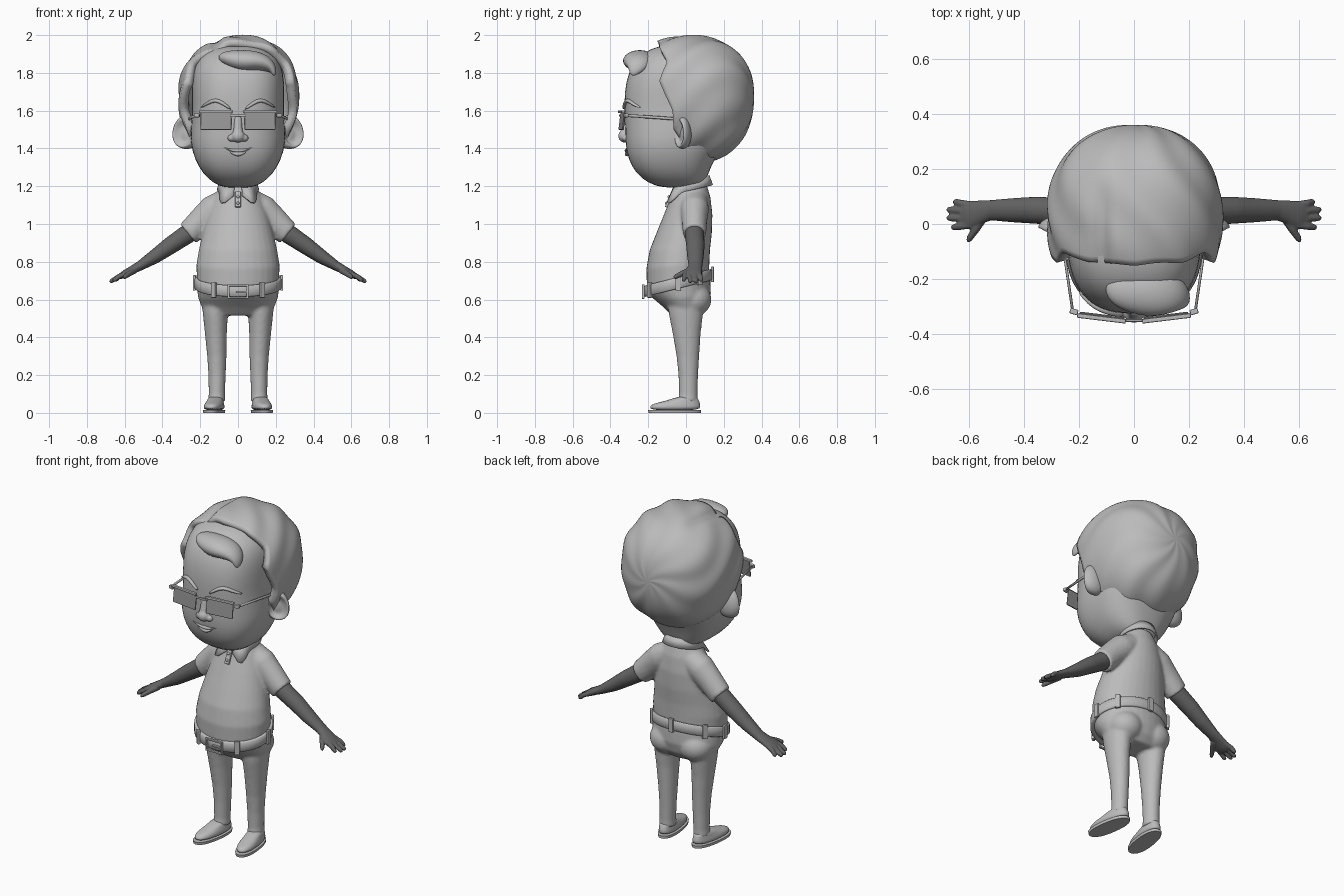
import bpy, bmesh
from math import sin, cos, pi, radians, exp, copysign
from mathutils import Vector, Matrix

cube = bpy.data.objects.get("Cube")
if cube:
    bpy.data.objects.remove(cube)


def material(name, v):
    m = bpy.data.materials.new(name)
    m.use_nodes = True
    m.diffuse_color = (v, v, v, 1)
    m.node_tree.nodes["Principled BSDF"].inputs["Base Color"].default_value = (v, v, v, 1)
    return m


LIGHT = material("light grey", 0.5)
LENS = material("lens grey", 0.3)
DARK = material("dark grey", 0.13)


# ---------- helpers ----------
def add(name, bm, mat, sub=0, smooth=True):
    bmesh.ops.recalc_face_normals(bm, faces=bm.faces)
    mesh = bpy.data.meshes.new(name)
    for f in bm.faces:
        f.smooth = smooth
    bm.to_mesh(mesh)
    bm.free()
    mesh.materials.append(mat)
    ob = bpy.data.objects.new(name, mesh)
    bpy.context.collection.objects.link(ob)
    if sub:
        ob.modifiers.new("subdivide", "SUBSURF").levels = sub
        ob.modifiers["subdivide"].render_levels = sub
    return ob


def skin(bm, rings, loop=True, caps=True):
    """Join successive rings of points with quads."""
    rows = [[bm.verts.new(p) for p in r] for r in rings]
    n = len(rows[0])
    for a, b in zip(rows, rows[1:]):
        for i in range(n if loop else n - 1):
            j = (i + 1) % n
            bm.faces.new((a[i], a[j], b[j], b[i]))
    if caps:
        bm.faces.new(rows[0])
        bm.faces.new(rows[-1])
    return bm


def power(v, e):
    return copysign(abs(v) ** e, v)


def outline(z, hw, yf, yb, slope=0, cx=0, p=2, n=32):
    """Horizontal superellipse, tilted up towards the back by slope."""
    cy, b = (yf + yb) / 2, (yb - yf) / 2
    pts = []
    for i in range(n):
        t = 2 * pi * i / n
        y = b * power(sin(t), 2 / p)
        pts.append(Vector((cx + hw * power(cos(t), 2 / p), cy + y, z + slope * y)))
    return pts


def loft(bm, rows, **kw):
    return skin(bm, [outline(*r, **kw) for r in rows])


def sweep(bm, path, side=1, axis=(0, 1, 0), n=14):
    """Elliptical tube; path rows are x, y, z, radius along axis, radius across."""
    pts = [Vector((r[0] * side, r[1], r[2])) for r in path]
    rings = []
    for i, r in enumerate(path):
        tan = pts[min(i + 1, len(pts) - 1)] - pts[max(i - 1, 0)]
        b = tan.cross(Vector(axis)).normalized()
        a = b.cross(tan).normalized()
        rings.append([pts[i] + a * r[3] * cos(2 * pi * k / n) + b * r[4] * sin(2 * pi * k / n)
                      for k in range(n)])
    return skin(bm, rings)


def ball(bm, centre, radii):
    m = Matrix.Translation(centre) @ Matrix.Diagonal((*radii, 1))
    return bmesh.ops.create_uvsphere(bm, u_segments=24, v_segments=16, radius=1, matrix=m)["verts"]


def box(name, centre, size, mat, rot=0, tilt=0, bevel=0.004):
    bm = bmesh.new()
    m = Matrix.Translation(centre) @ Matrix.Rotation(rot, 4, "Z") @ Matrix.Rotation(tilt, 4, "X")
    bmesh.ops.create_cube(bm, size=1, matrix=m @ Matrix.Diagonal((*size, 1)))
    ob = add(name, bm, mat, smooth=False)
    mod = ob.modifiers.new("bevel", "BEVEL")
    mod.width, mod.segments = bevel, 2
    return ob


def fuse(ob, voxel, repeat):
    """Blend overlapping closed shells into one surface."""
    r = ob.modifiers.new("fuse", "REMESH")
    r.mode, r.voxel_size, r.use_smooth_shade = "VOXEL", voxel, True
    s = ob.modifiers.new("relax", "SMOOTH")
    s.factor, s.iterations = 0.5, repeat


def interp(table, x):
    for a, b in zip(table, table[1:]):
        if x <= b[0]:
            t = max(0, (x - a[0]) / (b[0] - a[0]))
            return [u + (v - u) * t for u, v in zip(a, b)]
    return list(table[-1])


# ---------- head and face ----------
HEAD = [(1.19, .07, -.12, .08), (1.215, .13, -.2, .1), (1.27, .19, -.268, .12), (1.34, .228, -.305, .15),
        (1.42, .252, -.322, .2), (1.5, .252, -.322, .25), (1.6, .242, -.327, .27), (1.7, .247, -.327, .28),
        (1.8, .242, -.308, .27), (1.88, .215, -.26, .24), (1.93, .15, -.19, .17), (1.95, .07, -.1, .1)]
HEAD_P = 2.6


def face_y(x, z):
    _, hw, yf, yb = interp(HEAD, z)
    return (yf + yb) / 2 - (yb - yf) / 2 * max(0, 1 - abs(x / hw) ** HEAD_P) ** (1 / HEAD_P)


add("head", loft(bmesh.new(), HEAD, p=HEAD_P), LIGHT, 1)

bm = bmesh.new()
ball(bm, (0, -.325, 1.465), (.035, .034, .034))
sweep(bm, [(0, -.315, 1.57, .015, .02), (0, -.32, 1.52, .02, .022), (0, -.325, 1.46, .028, .03)])
for s in (1, -1):
    ball(bm, (.033 * s, -.315, 1.455), (.023, .025, .02))
fuse(add("nose", bm, LIGHT), .006, 4)

bm = bmesh.new()
for dz, r, w in ((.008, .009, .08), (-.01, .012, .05)):
    path = []
    for i in range(-4, 5):
        x = w * i / 4
        z = 1.38 + dz + .018 * (i / 4) ** 2
        path.append((x, face_y(x, z), z, r * (1.2 - abs(i) / 4), r * (1.15 - abs(i) / 4)))
    sweep(bm, path, n=10)
add("lips", bm, LIGHT, 1)

for s in (1, -1):
    label = "left" if s > 0 else "right"
    # eyebrow
    path = [(x, face_y(x, z) - .002, z, .013, r) for x, z, r in
            ((.035, 1.605, .006), (.08, 1.64, .011), (.12, 1.66, .012), (.16, 1.64, .01), (.2, 1.615, .004))]
    add(label + "_eyebrow", sweep(bmesh.new(), path, s, n=8), LIGHT, 1)
    # ear with hollow
    bm = bmesh.new()
    facing = Vector((.6 * s, -.8, 0))
    for v in ball(bm, (0, 0, 0), (1, 1, 1)):
        d = v.co.dot(facing)
        depth = .75 * max(0, min(1, (d - .62) / .25))
        v.co -= facing * depth
        v.co = Vector((v.co.x * .078, v.co.y * .048, v.co.z * (.09 + .012 * v.co.z)))
        v.co += Vector((.272 * s, -.018, 1.475))
    add(label + "_ear", bm, LIGHT, 1)
    # glasses
    box(label + "_lens", (.116 * s, -.338, 1.545), (.165, .01, .095), LENS, .12 * s, -.12, .008)
    box(label + "_rim", (.118 * s, -.343, 1.594), (.178, .016, .014), LIGHT, .12 * s)
    box(label + "_hinge", (.218 * s, -.318, 1.575), (.03, .02, .02), LIGHT, .3 * s)
    add(label + "_temple", sweep(bmesh.new(), [
        (.222, -.32, 1.575, .008, .005), (.25, -.13, 1.562, .008, .005), (.265, .0, 1.552, .008, .005),
        (.265, .03, 1.54, .008, .006), (.262, .06, 1.5, .01, .006)], s, (0, 0, 1), 8), LIGHT)
box("glasses_bridge", (0, -.35, 1.575), (.08, .01, .012), LIGHT)

# ---------- hair ----------
HAIRLINE = [(0, 119), (35, 116), (55, 110), (75, 117), (90, 112), (103, 105), (120, 104), (132, 96), (145, 84), (180, 73)]
rings = []
for k in range(33):
    ring = []
    for i in range(96):
        u = 2 * pi * i / 96
        edge = interp(HAIRLINE, min(i, 96 - i) * 3.75)[1]
        v = radians(1 + (edge - 1) * k / 32)
        d = Vector((sin(v) * sin(u), cos(v), sin(v) * cos(u)))
        d /= sum(abs(c) ** 2.25 for c in d) ** (1 / 2.25)
        wave = .014 * sin(v) * sin(9 * u + 5 * sin(2 * v)) * (1 + .4 * sin(3 * u))
        q = Vector((d.x * .318, d.y * .34, d.z * (.318 if d.z > 0 else .36))) * (1 + wave)
        # side parting and lower lobe on the right
        front = max(0, min(1, (.15 - q.y) / .2)) * max(0, d.z)
        lobe = 1 / (1 + exp((q.x + .12) / .015))
        q.z -= front * (.028 * exp(-((q.x + .12) / .025) ** 2) + .018 * lobe)
        ring.append(q + Vector((.004, .02, 1.68)))
    rings.append(ring)
bm = skin(bmesh.new(), rings, caps=False)
bm.faces.new([v for v in bm.verts][:96])
hair = add("hair", bm, LIGHT)
mod = hair.modifiers.new("thickness", "SOLIDIFY")
mod.thickness, mod.offset = .045, -1
add("forelock", sweep(bmesh.new(), [
    (-.1, -.22, 1.885, .02, .012), (-.07, -.235, 1.88, .065, .04), (.02, -.245, 1.862, .09, .062),
    (.09, -.25, 1.865, .088, .054), (.15, -.255, 1.85, .07, .045), (.188, -.27, 1.82, .04, .022),
    (.192, -.285, 1.785, .012, .008)]), LIGHT, 2)

# ---------- shirt ----------
bm = loft(bmesh.new(), [
    (1.22, .075, -.045, .105), (1.19, .1, -.06, .115), (1.14, .13, -.08, .13), (1.05, .163, -.117, .14),
    (.95, .188, -.158, .137), (.86, .208, -.193, .127), (.78, .221, -.21, .124, .1), (.7, .217, -.207, .122, .25)])
for s in (1, -1):
    sweep(bm, [(.06, .04, 1.12, .075, .07), (.13, .045, 1.075, .076, .08), (.19, .045, 1.02, .067, .073),
               (.258, .045, .953, .062, .066), (.264, .045, .948, .062, .066)], s, n=24)
fuse(add("shirt", bm, LIGHT), .009, 5)

add("neck", loft(bmesh.new(), [(1.14, .07, -.04, .1), (1.3, .07, -.04, .1)]), LIGHT)
top, mid, low = [], [], []
for i in range(41):
    a = .2 + (2 * pi - .4) * i / 40
    tip = exp(-((min(a, 2 * pi - a) - .6) / .28) ** 2)
    z = 1.2 + .025 * (1 - cos(a))
    for row, r, h in ((top, .083, z), (mid, .092, z + .004), (low, .108 + .042 * tip, z - .045 - .05 * tip)):
        row.append((r * sin(a), .03 - r * cos(a), h))
collar = add("collar", skin(bmesh.new(), [top, mid, low], loop=False, caps=False), LIGHT)
mod = collar.modifiers.new("thickness", "SOLIDIFY")
mod.thickness, mod.offset = .01, 0
box("placket", (0, -.088, 1.13), (.03, .014, .09), LIGHT, 0, -.4)
bm = bmesh.new()
for y, z in ((-.09, 1.145), (-.103, 1.11)):
    ball(bm, (0, y, z), (.008, .008, .008))
add("buttons", bm, LIGHT)

# ---------- arms and hands ----------
for s in (1, -1):
    bm = sweep(bmesh.new(), [
        (.2, .045, 1.0, .05, .045), (.27, .045, .945, .051, .051), (.36, .05, .885, .049, .046),
        (.44, .05, .828, .044, .038), (.52, .05, .778, .037, .026), (.56, .043, .757, .043, .022),
        (.6, .033, .735, .052, .02), (.625, .033, .722, .046, .015)], s, n=20)
    for y0, y1, x1, z1 in ((.07, .08, .655, .698), (.045, .052, .678, .692), (.02, .022, .678, .692), (-.004, -.012, .662, .698)):
        sweep(bm, [(.59, y0, .74, .013, .014), (.63, (y0 + y1) / 2, .722, .014, .014),
                   (x1 - .008, y1, z1 + .006, .012, .012), (x1, y1, z1, .007, .007)], s, n=10)
    sweep(bm, [(.545, .025, .755, .018, .016), (.575, -.02, .738, .016, .015),
               (.597, -.052, .722, .013, .012), (.603, -.064, .716, .008, .007)], s, (0, 0, 1), 10)
    fuse(add("left_arm" if s > 0 else "right_arm", bm, DARK), .005, 3)

# ---------- trousers ----------
bm = loft(bmesh.new(), [
    (.715, .213, -.203, .122, .25), (.66, .217, -.197, .13, .2), (.61, .212, -.165, .132, .08),
    (.56, .192, -.12, .115), (.515, .16, -.075, .08)])
for s in (1, -1):
    ball(bm, (.095 * s, .035, .6), (.1, .1, .09))
    sweep(bm, [(.11, 0, .6, .1, .085), (.12, 0, .52, .09, .066), (.117, .004, .42, .074, .058),
               (.112, .01, .3, .06, .051), (.111, .012, .2, .052, .046), (.112, .012, .1, .049, .043),
               (.113, .01, .06, .053, .046)], s, n=24)
fuse(add("trousers", bm, LIGHT), .009, 5)

# ---------- belt ----------
BELT = (.223, -.215, .132, .25)
bm = bmesh.new()
skin(bm, [outline(.688 + dz, BELT[0] + g, BELT[1] - g, BELT[2] + g, .25, n=64) for dz, g in
          ((-.027, -.02), (-.03, .002), (-.025, .007), (.025, .007), (.03, .002), (.027, -.02))], caps=False)
add("belt", bm, LIGHT)
points = outline(.688, BELT[0] + .008, BELT[1] - .008, BELT[2] + .008, .25, n=64)
for k in (42, 54, 0, 32, 16, 7, 25):
    box("belt_loop", points[k], (.03, .016, .082), LIGHT, 2 * pi * k / 64 + pi / 2, 0)
for x, z, w, h in ((-.05, .642, .01, .07), (.05, .642, .01, .07), (0, .675, .11, .01), (0, .609, .11, .01), (.02, .642, .06, .008)):
    box("buckle_bar", (x, -.227, z), (w, .014, h), LIGHT, bevel=.002)

# ---------- shoes ----------
for s in (1, -1):
    turn = Matrix.Translation((.118 * s, 0, 0)) @ Matrix.Rotation(.14 * s, 4, "Z")
    parts = (("shoe", [(.012, .05, -.195, .075), (.035, .051, -.193, .077), (.05, .047, -.175, .075),
                       (.062, .042, -.11, .07), (.09, .038, -.035, .06)], 1),
             ("sole", [(0, .053, -.2, .08), (.016, .055, -.203, .081)], 0))
    for part, rows, sub in parts:
        bm = loft(bmesh.new(), rows, p=2.3)
        bm.transform(turn)
        ob = add(("left_" if s > 0 else "right_") + part, bm, LIGHT, sub)
        if not sub:
            for f in ob.data.polygons:
                f.use_smooth = len(f.vertices) == 4
